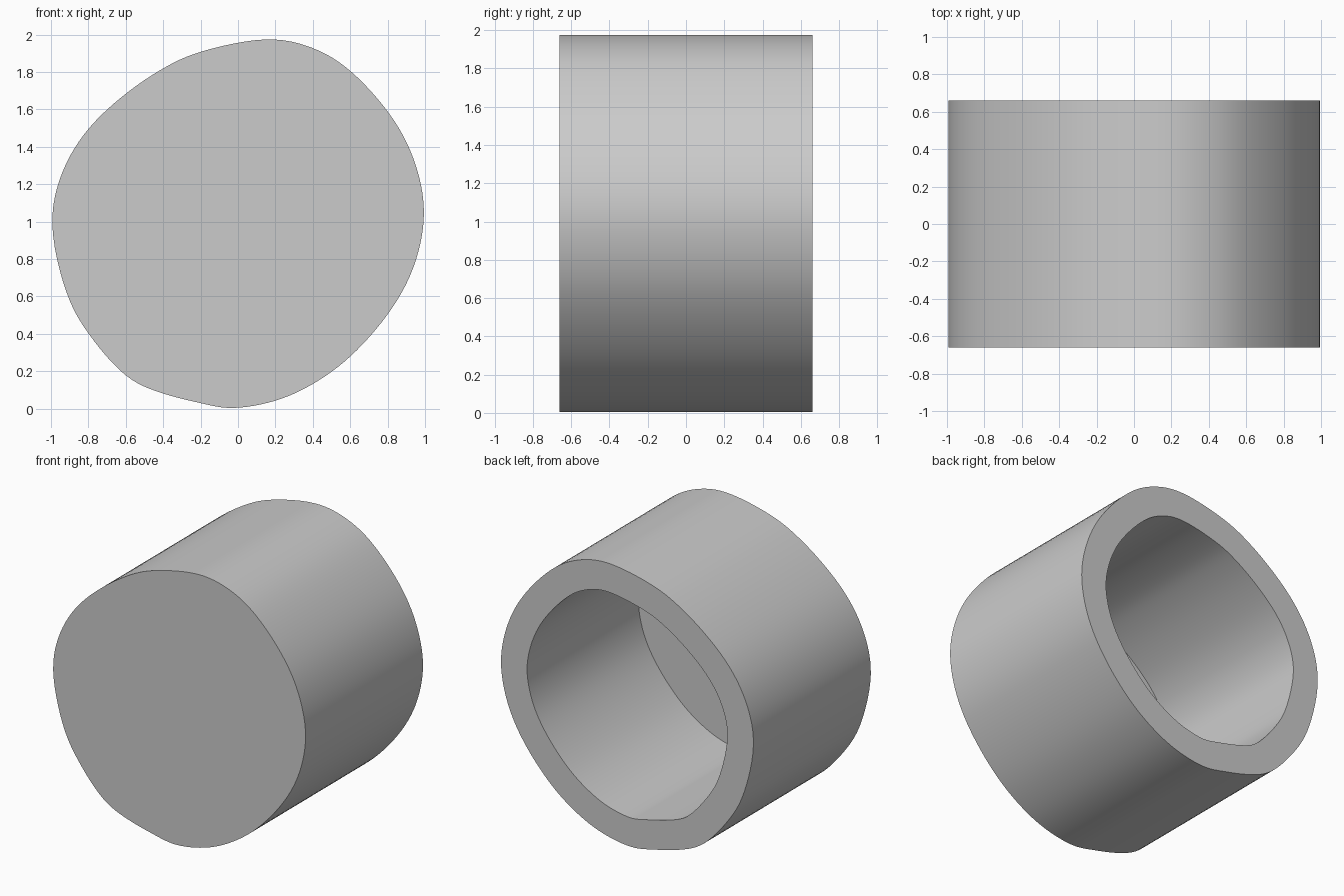
import bpy
import bmesh
import math
from mathutils import Vector

default = bpy.data.objects.get("Cube")
if default:
    bpy.data.objects.remove(default, do_unlink=True)

HALF_DEPTH = 0.66
WALL = 0.205
FLOOR = 0.066
STEPS = 6

# Outline of the cup in x and z, clockwise from the top
OUTLINE = [
    (0.15, 1.98), (0.4, 1.93), (0.6, 1.81), (0.81, 1.58), (0.94, 1.34),
    (1.0, 1.05), (0.94, 0.75), (0.8, 0.5), (0.6, 0.275), (0.4, 0.13),
    (0.2, 0.04), (-0.03, 0.0), (-0.2, 0.03), (-0.4, 0.08), (-0.6, 0.17),
    (-0.8, 0.4), (-0.92, 0.62), (-1.0, 0.985), (-0.94, 1.27),
    (-0.8, 1.5), (-0.6, 1.685), (-0.4, 1.82), (-0.2, 1.91),
]


def smooth_loop(points, steps):
    """Closed Catmull-Rom curve, lightly relaxed."""
    pts = [Vector(p) for p in points]
    n = len(pts)
    out = []
    for i in range(n):
        a, b, c, d = (pts[(i + k) % n] for k in (-1, 0, 1, 2))
        for s in range(steps):
            t = s / steps
            out.append(0.5 * (2 * b + (c - a) * t
                              + (2 * a - 5 * b + 4 * c - d) * t ** 2
                              + (3 * b - a - 3 * c + d) * t ** 3))
    m = len(out)
    for _ in range(6):
        out = [(out[i - 1] + 2 * out[i] + out[(i + 1) % m]) / 4
               for i in range(m)]
    return out


def inset_loop(loop, dist):
    """Parallel inner curve; points that fold over at tight bends collapse."""
    m = len(loop)
    inner = []
    for i, p in enumerate(loop):
        tangent = (loop[(i + 1) % m] - loop[i - 1]).normalized()
        q = p + Vector((tangent.y, -tangent.x)) * dist
        folded = min((q - o).length for o in loop) < dist * 0.985
        inner.append(inner[-1] if folded and inner else q)
    return inner


outer = smooth_loop(OUTLINE, STEPS)
inner = inset_loop(outer, WALL)

# Cup body: front cap, outer wall, back rim, inner wall, floor
bm = bmesh.new()


def ring(loop, y):
    return [bm.verts.new((p.x, y, p.y)) for p in loop]


rings = [ring(outer, -HALF_DEPTH), ring(outer, HALF_DEPTH),
         ring(inner, HALF_DEPTH), ring(inner, -HALF_DEPTH + FLOOR)]
count = len(outer)
for first, second in zip(rings, rings[1:]):
    for i in range(count):
        j = (i + 1) % count
        bm.faces.new((first[i], first[j], second[j], second[i]))
bm.faces.new(rings[0])
bm.faces.new(rings[-1])
bmesh.ops.remove_doubles(bm, verts=bm.verts[:], dist=0.0005)
bmesh.ops.recalc_face_normals(bm, faces=bm.faces[:])

mesh = bpy.data.meshes.new("cup_body")
bm.to_mesh(mesh)
bm.free()
cup = bpy.data.objects.new("cup_body", mesh)
bpy.context.collection.objects.link(cup)

# Plain grey material
grey = bpy.data.materials.new("light_grey")
grey.use_nodes = True
colour = (0.6, 0.6, 0.6, 1.0)
grey.diffuse_color = colour
grey.node_tree.nodes["Principled BSDF"].inputs["Base Color"].default_value = colour
mesh.materials.append(grey)

# Smooth walls with crisp rims
bpy.ops.object.select_all(action='DESELECT')
cup.select_set(True)
bpy.context.view_layer.objects.active = cup
bpy.ops.object.shade_smooth_by_angle(angle=math.radians(35))
